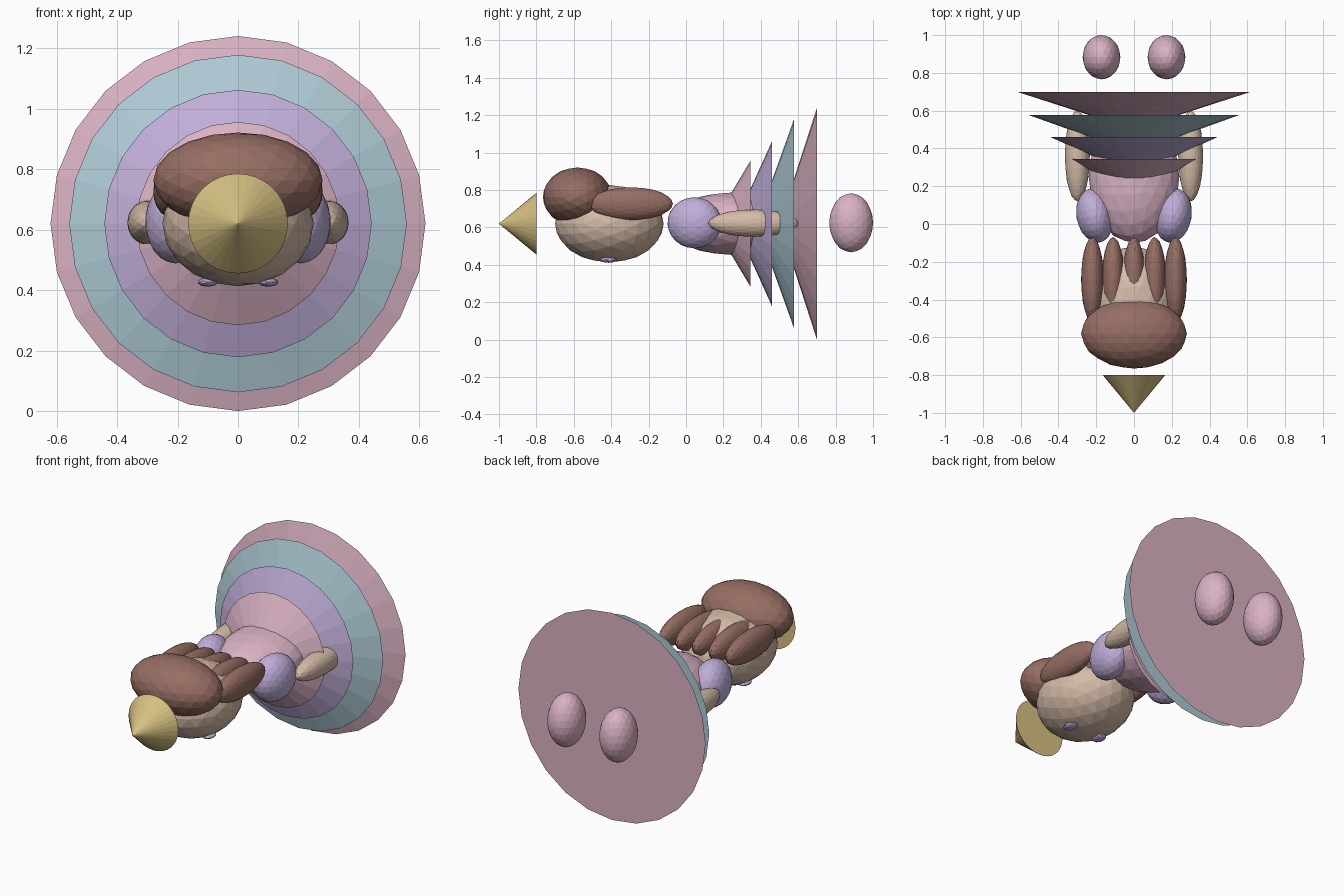
import bpy, math
from mathutils import Matrix

cube = bpy.data.objects.get("Cube")
if cube:
    bpy.data.objects.remove(cube, do_unlink=True)

AXIS_Z = 0.62  # height of the figure's long axis
LIE_BACK = Matrix.Rotation(math.radians(90), 4, 'X')


def material(name, rgb):
    # sRGB byte colour stored as linear values
    lin = [((c / 255 + 0.055) / 1.055) ** 2.4 for c in rgb] + [1]
    m = bpy.data.materials.new(name)
    m.use_nodes = True
    m.diffuse_color = lin
    m.node_tree.nodes["Principled BSDF"].inputs["Base Color"].default_value = lin
    return m


PINK = material("rose_pink", (218, 178, 196))
PURPLE = material("lilac", (192, 174, 217))
TEAL = material("pale_teal", (174, 202, 213))
SKIN = material("skin", (212, 187, 167))
BROWN = material("hair_brown", (150, 110, 99))
GOLD = material("crown_gold", (214, 193, 130))


def blob(name, centre, radii, mat, turn=0, detail=3):
    """Faceted ellipsoid with its poles along y."""
    bpy.ops.mesh.primitive_ico_sphere_add(subdivisions=detail, radius=1)
    ob = bpy.context.object
    ob.name = name
    ob.data.transform(LIE_BACK)
    ob.location, ob.scale = centre, radii
    ob.rotation_euler.z = math.radians(turn)
    ob.data.materials.append(mat)


def pair(name, centre, radii, mat, turn=0, detail=3):
    x, y, z = centre
    for side, s in (("left", 1), ("right", -1)):
        blob(f"{side}_{name}", (s * x, y, z), radii, mat, s * turn, detail)


def cone(name, base_y, radius, mat, sides):
    """Closed cone whose tip points to the front."""
    height = 0.2
    bpy.ops.mesh.primitive_cone_add(vertices=sides, radius1=radius, depth=height)
    ob = bpy.context.object
    ob.name = name
    ob.data.transform(LIE_BACK)
    ob.location = (0, base_y - height / 2, AXIS_Z)
    ob.data.materials.append(mat)


# Head, face and crown
blob("head", (0, -0.41, AXIS_Z), (0.25, 0.29, 0.207), SKIN)
pair("eye", (0.1, -0.415, 0.426), (0.034, 0.046, 0.015), PURPLE, detail=2)
cone("crown", -0.8, 0.165, GOLD, 32)

# Hair cap and long strands
blob("hair_cap", (0, -0.58, 0.763), (0.28, 0.185, 0.158), BROWN)
for i in range(-2, 3):
    blob(f"hair_strand_{i + 3}", (i * 0.11, -0.295, 0.727), (0.06, 0.225, 0.088), BROWN)

# Bodice, sleeves, arms and shoes
blob("bodice", (0, 0.25, AXIS_Z), (0.24, 0.35, 0.167), PINK)
pair("sleeve", (0.207, 0.045, 0.625), (0.098, 0.145, 0.137), PURPLE, turn=-10)
pair("arm", (0.3, 0.36, 0.623), (0.066, 0.24, 0.073), SKIN)
pair("shoe", (0.172, 0.883, 0.625), (0.1, 0.117, 0.158), PINK)

# Tiered skirt
tiers = ((0.344, 0.336, PINK), (0.46, 0.442, PURPLE), (0.577, 0.558, TEAL), (0.7, 0.62, PINK))
for n, (y, r, mat) in enumerate(tiers, 1):
    cone(f"skirt_tier_{n}", y, r, mat, 24)
